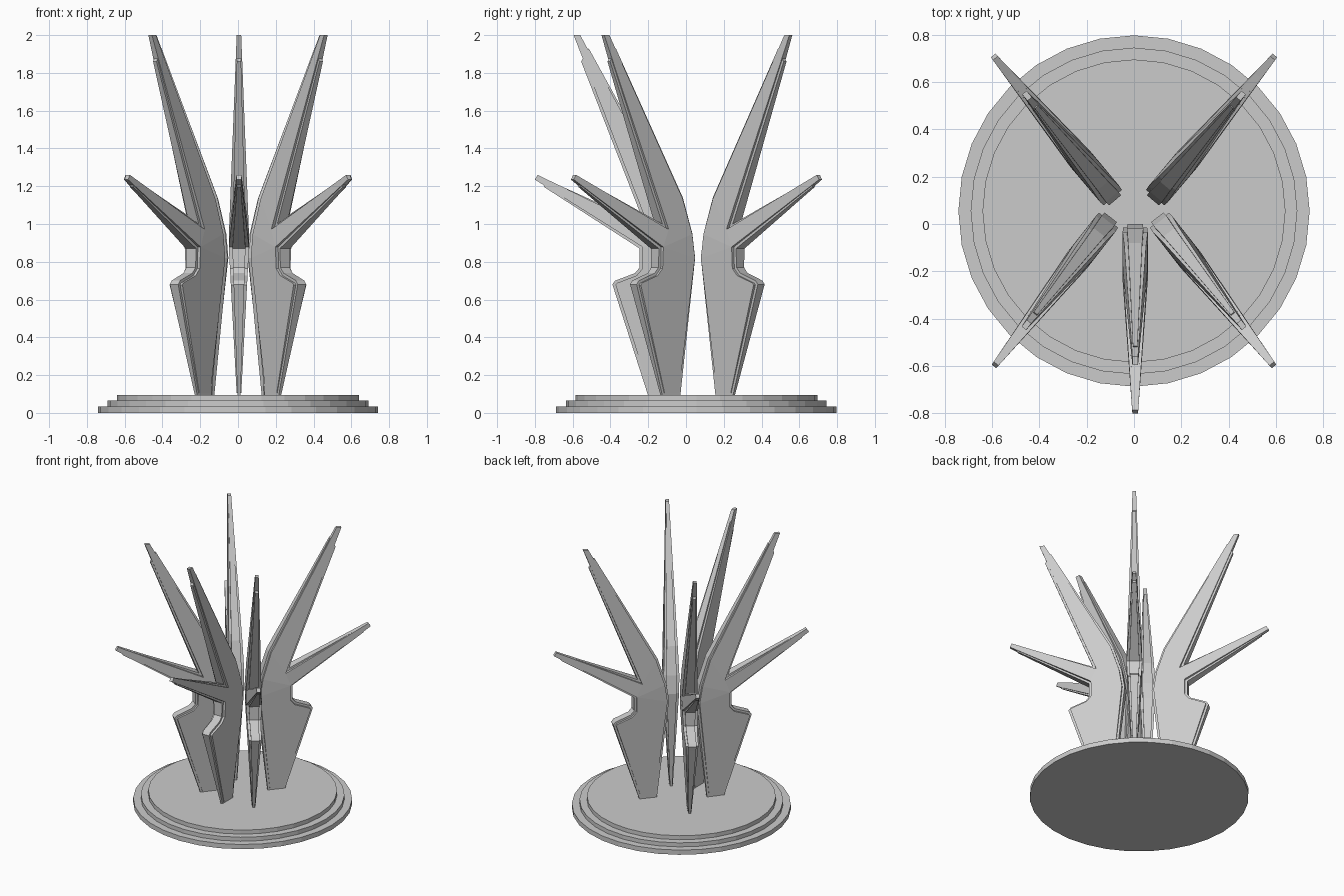
import bpy, bmesh, math
from mathutils import Vector

cube = bpy.data.objects.get("Cube")
if cube:
    bpy.data.objects.remove(cube, do_unlink=True)

grey = bpy.data.materials.new("plain_grey")
grey.use_nodes = True
COLOUR = (0.6, 0.6, 0.6, 1)
grey.diffuse_color = COLOUR
grey.node_tree.nodes["Principled BSDF"].inputs["Base Color"].default_value = COLOUR

FLOOR = 0.09

# Blade outline as (reach, height), counter-clockwise from the inner foot
RIM = [(.08, FLOOR), (.20, FLOOR), (.38, .65), (.39, .68), (.375, .70), (.27, .74),
       (.245, .77), (.245, .87), (.75, 1.195), (.77, 1.25), (.22, 1.0),
       (.555, 1.86), (.515, 1.93), (.08, 1.14), (.02, .95), (0, .82)]
# The core runs past the rim at the two points
CORE_TIPS = {8: (.80, 1.235), 9: (.785, 1.26), 11: (.595, 2.0), 12: (.56, 2.0)}
# Convex pieces of the outline: leg, notch, shoulder, short arm, tall spike
CELLS = [(0, 1, 2, 15), (15, 2, 3), (15, 3, 4), (15, 4, 5), (15, 5, 6), (15, 6, 7),
         (15, 7, 14), (14, 7, 10, 13), (7, 8, 9, 10), (13, 10, 11, 12)]


def inset(points, amount):
    """Move each corner inwards along its mitre."""
    result = []
    for i, p in enumerate(points):
        a, b, c = Vector(points[i - 1]), Vector(p), Vector(points[(i + 1) % len(points)])
        d1, d2 = (b - a).normalized(), (c - b).normalized()
        n1, n2 = Vector((-d1.y, d1.x)), Vector((-d2.y, d2.x))
        q = b + (n1 + n2) * amount / (1 + n1.dot(n2))
        result.append((q.x, max(q.y, FLOOR)))
    return result


def half_thickness(r, z):
    """Thickest at the shoulder, thin at the foot and the points."""
    if z < 0.9:
        t = (0.9 - z) / 0.8
    else:
        t = max((z - 0.9) / 1.1, (r - 0.25) / 0.55)
    return 0.055 - 0.043 * min(1, max(0, t))


def plate(name, points, scale, origin, tip):
    """Plate standing on the line from origin to tip."""
    out = (Vector(tip) - Vector(origin)).normalized()
    side = Vector((-out.y, out.x))
    bm = bmesh.new()
    layers = []
    for s in (-1, 1):
        layer = []
        for r, z in points:
            p = Vector(origin) + out * r + side * (s * scale * half_thickness(r, z))
            layer.append(bm.verts.new((p.x, p.y, z)))
        layers.append(layer)
        for cell in CELLS:
            bm.faces.new([layer[i] for i in cell])
    for i in range(len(points)):
        j = (i + 1) % len(points)
        bm.faces.new((layers[0][i], layers[0][j], layers[1][j], layers[1][i]))
    bmesh.ops.recalc_face_normals(bm, faces=bm.faces)
    mesh = bpy.data.meshes.new(name)
    bm.to_mesh(mesh)
    bm.free()
    mesh.materials.append(grey)
    bpy.context.collection.objects.link(bpy.data.objects.new(name, mesh))


# Five blades in a ring: inner point and short-arm tip of each
blades = {"front": ((.005, 0), (.005, -.8))}
for label, s in (("left", 1), ("right", -1)):
    blades["front_" + label] = ((s * .098, .028), (s * .592, -.602))
    blades["back_" + label] = ((s * .08, .10), (s * .592, .708))

core = inset(RIM, 0.015)
for i, p in CORE_TIPS.items():
    core[i] = p
for label, (origin, tip) in blades.items():
    plate(label + "_blade_rim", RIM, 0.65, origin, tip)
    plate(label + "_blade_core", core, 1.0, origin, tip)

# Stepped round base
for name, radius, low, high in (("base_bottom_step", .742, 0, .035),
                                ("base_middle_step", .69, .035, .065),
                                ("base_top_step", .64, .065, .095)):
    bpy.ops.mesh.primitive_cylinder_add(vertices=32, radius=radius, depth=high - low,
                                        location=(0, .055, (low + high) / 2))
    step = bpy.context.object
    step.name = name
    step.data.materials.append(grey)
